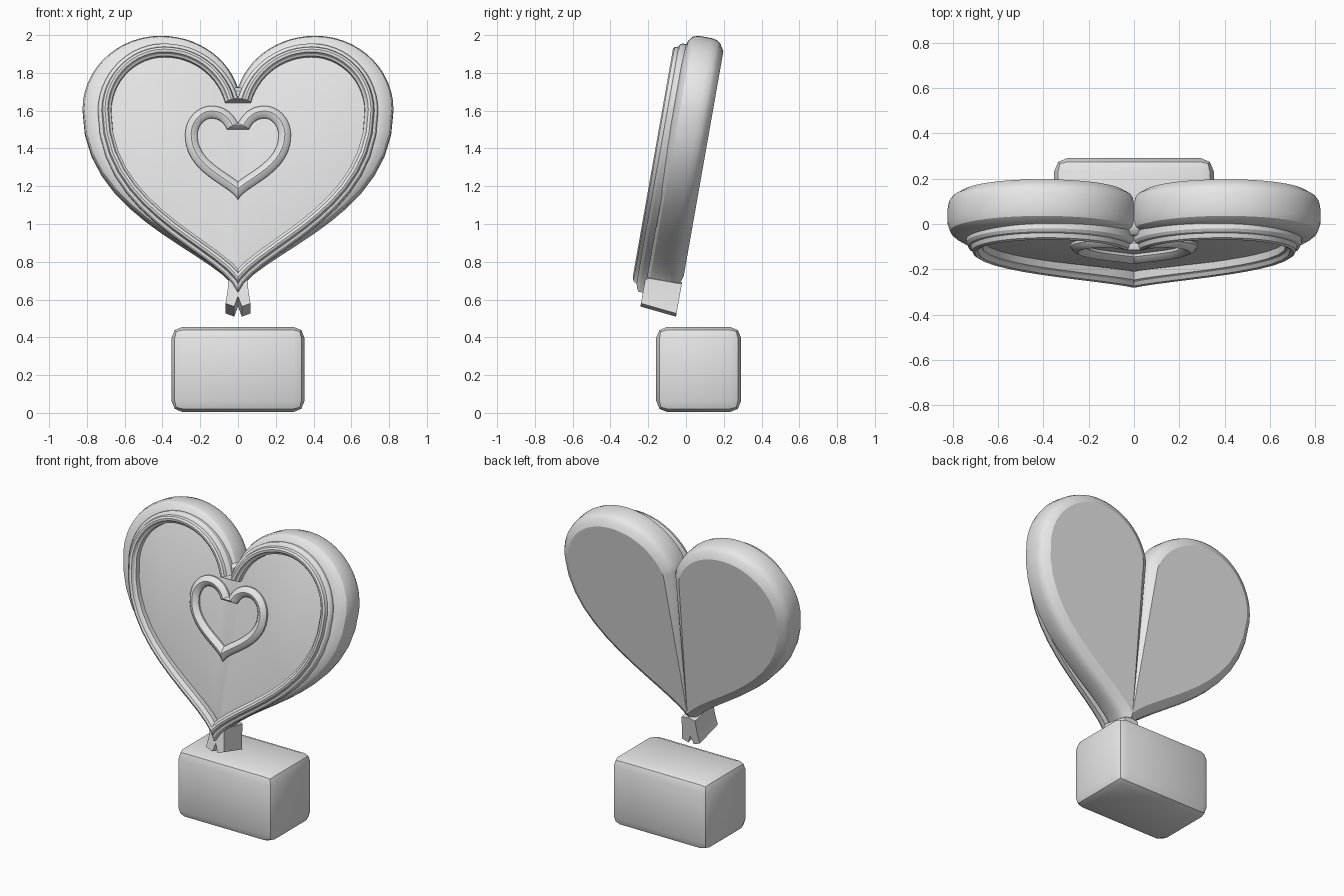
import bpy, bmesh, math
from mathutils import Vector
from mathutils.geometry import interpolate_bezier

if "Cube" in bpy.data.objects:
    bpy.data.objects.remove(bpy.data.objects["Cube"])

grey = bpy.data.materials.new("light_grey")
grey.diffuse_color = (0.8, 0.8, 0.8, 1)
grey.use_nodes = True
grey.node_tree.nodes["Principled BSDF"].inputs["Base Color"].default_value = grey.diffuse_color

TILT = math.radians(-10)
CENTRE = (0, -0.015, 1.3)


def half_heart(X, tx, top, side, cleft, tip, lean=.06, n=14):
    """Right half of a heart outline, from the cleft round to the tip."""
    drop = side - tip
    segs = [
        ((0, cleft), (lean * X, cleft + .55 * (top - cleft)), (.5 * tx, top), (tx, top)),
        ((tx, top), (tx + .55 * (X - tx), top), (X, side + .55 * (top - side)), (X, side)),
        ((X, side), (X, side - .6 * drop), (.11 * X, tip + .22 * drop), (0, tip)),
    ]
    pts = []
    for s in segs:
        p = interpolate_bezier(*[Vector((a, b, 0)) for a, b in s], n)
        pts += p if not pts else p[1:]
    return [Vector((p.x, p.y)) for p in pts]


def inset(pts, d, bridge=True):
    """Offset inwards; the tip is trimmed and the cleft bridged at the centre line."""
    out = []
    for i, p in enumerate(pts):
        t = (pts[min(i + 1, len(pts) - 1)] - pts[max(i - 1, 0)]).normalized()
        out.append(p + Vector((t.y, -t.x)) * d)
    last = max(k for k, p in enumerate(out) if p.x > 1e-4)
    if last < len(out) - 1:
        a, b = out[last], out[last + 1]
        z = a.y + (b.y - a.y) * a.x / (a.x - b.x)
        for k in range(last + 1, len(out)):
            out[k] = Vector((0, z))
    first = out[0]
    return [Vector((0 if bridge else first.x, first.y))] + out


def finish(name, bm, angle=28):
    bmesh.ops.recalc_face_normals(bm, faces=bm.faces)
    me = bpy.data.meshes.new(name)
    bm.to_mesh(me)
    bm.free()
    ob = bpy.data.objects.new(name, me)
    bpy.context.collection.objects.link(ob)
    me.materials.append(grey)
    bpy.ops.object.select_all(action='DESELECT')
    ob.select_set(True)
    bpy.context.view_layer.objects.active = ob
    bpy.ops.object.shade_smooth_by_angle(angle=math.radians(angle))
    return ob


def mirror(bm):
    dup = bmesh.ops.duplicate(bm, geom=bm.verts[:] + bm.edges[:] + bm.faces[:])
    for g in dup["geom"]:
        if isinstance(g, bmesh.types.BMVert):
            g.co.x *= -1
    bmesh.ops.remove_doubles(bm, verts=bm.verts, dist=0.0004)


def heart(name, outline, profile, solid):
    """Sweep a profile of (inset, forward) steps along a heart outline."""
    bm = bmesh.new()
    rings = []
    for d, w in profile:
        pts = inset(outline, d, not (solid and w < 0))
        rings.append([bm.verts.new((p.x, -w, p.y)) for p in pts])
    pairs = list(zip(rings, rings[1:]))
    if solid:
        bm.faces.new(rings[0])
        bm.faces.new(rings[-1])
    else:
        pairs.append((rings[-1], rings[0]))
    for a, b in pairs:
        for i in range(len(a) - 1):
            bm.faces.new((a[i], a[i + 1], b[i + 1], b[i]))
        # the back of the body splits into two lobes along the middle
        if solid and a[0].co.y > 0 and b[0].co.y > 0:
            bm.faces.new((a[-1], a[0], b[0], b[-1]))
    mirror(bm)
    ob = finish(name, bm)
    ob.rotation_euler.x = TILT
    ob.location = CENTRE


# Thick heart with rounded edges and a split back
heart("heart_body", half_heart(.823, .41, .70, .305, .42, -.67),
      [(.06, -.103), (.02, -.08), (.006, -.06), (0, -.03), (0, .04),
       (.01, .07), (.035, .09), (.08, .103)], True)

# Raised stepped border on the front
heart("heart_rim", half_heart(.742, .39, .645, .28, .35, -.69),
      [(0, .085), (0, .118), (.008, .13), (.02, .135), (.026, .155), (.038, .162),
       (.052, .158), (.06, .142), (.07, .135), (.072, .085)], False)

# Small heart outline in the middle
heart("small_heart", half_heart(.28, .14, .31, .152, .215, -.193, .09),
      [(0, .09), (0, .115), (.012, .13), (.032, .14), (.053, .13), (.065, .115),
       (.065, .09)], False)

# Flared foot under the heart's tip
bm = bmesh.new()
foot = [(0, -.60), (.05, -.61), (.055, -.70), (.066, -.768), (.02, -.785), (0, -.73)]
f = bm.faces.new([bm.verts.new((x, .10, z)) for x, z in foot])
ext = bmesh.ops.extrude_face_region(bm, geom=[f])
for g in ext["geom"]:
    if isinstance(g, bmesh.types.BMVert):
        g.co.y = -.095
        if g.co.z < -.65:
            g.co.z += .02
mirror(bm)
bmesh.ops.delete(bm, geom=[q for q in bm.faces if all(abs(v.co.x) < 1e-5 for v in q.verts)],
                 context='FACES')
ob = finish("tip_foot", bm)
ob.rotation_euler.x = TILT
ob.location = CENTRE

# Base block with rounded edges
bm = bmesh.new()
bmesh.ops.create_cube(bm, size=1)
for v in bm.verts:
    v.co = (v.co.x * .705, v.co.y * .45 + .067, v.co.z * .452 + .23)
bmesh.ops.bevel(bm, geom=bm.edges[:], offset=.06, segments=2, profile=.5, affect='EDGES')
finish("base_block", bm)
